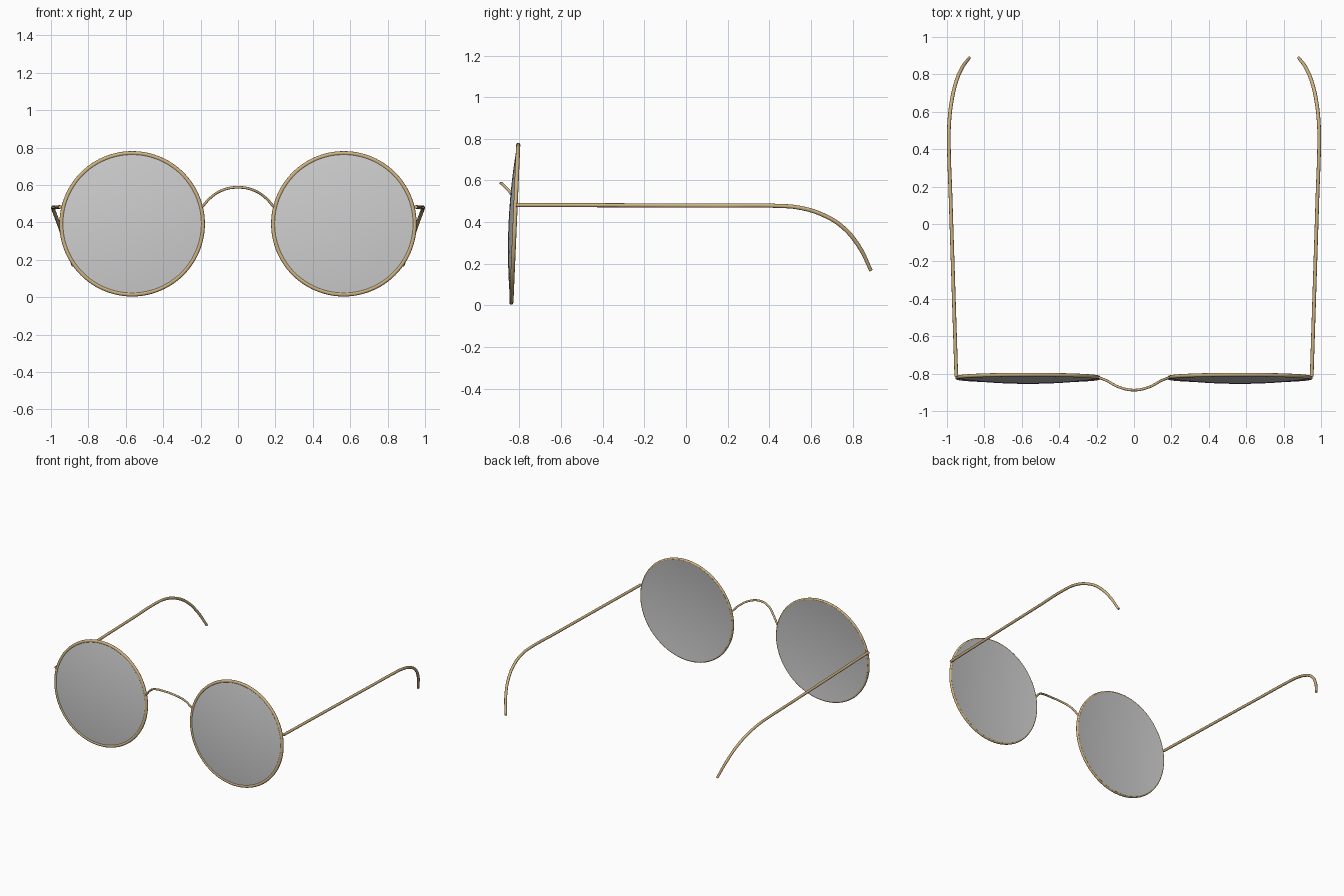
import bpy, bmesh, math
from mathutils import Matrix, Vector

if "Cube" in bpy.data.objects:
    bpy.data.objects.remove(bpy.data.objects["Cube"])

gold = bpy.data.materials.new("gold_metal")
gold.diffuse_color = (0.62, 0.45, 0.22, 1)
gold.use_nodes = True
gold.node_tree.nodes["Principled BSDF"].inputs["Base Color"].default_value = gold.diffuse_color

CX, CY, CZ = 0.566, -0.822, 0.392   # lens centre
TILT = math.radians(-2.5)           # top of the lens leans back


def wire(name, pts, radius, tip=1.0):
    """Smooth round tube through points; the last point's radius is scaled by tip."""
    cu = bpy.data.curves.new(name, 'CURVE')
    cu.dimensions = '3D'
    cu.bevel_depth = radius
    cu.bevel_resolution = 4
    cu.resolution_u = 10
    cu.use_fill_caps = True
    sp = cu.splines.new('BEZIER')
    sp.bezier_points.add(len(pts) - 1)
    for bp, p in zip(sp.bezier_points, pts):
        bp.co = p
        bp.handle_left_type = bp.handle_right_type = 'AUTO'
    sp.bezier_points[-1].radius = tip
    ob = bpy.data.objects.new(name, cu)
    bpy.context.collection.objects.link(ob)
    finish(ob, gold, True)


def finish(ob, mat=None, convert=False):
    bpy.ops.object.select_all(action='DESELECT')
    ob.select_set(True)
    bpy.context.view_layer.objects.active = ob
    if convert:
        bpy.ops.object.convert(target='MESH')
        ob = bpy.context.object
    if mat:
        ob.data.materials.clear()
        ob.data.materials.append(mat)
    bpy.ops.object.shade_smooth_by_angle(angle=math.radians(40))


def revolve(name, profile, closed, place, mat=None, steps=96):
    """Spin an (r, y) profile about the y axis."""
    bm = bmesh.new()
    vs = [bm.verts.new((r, y, 0)) for r, y in profile]
    edges = [bm.edges.new(p) for p in zip(vs, vs[1:])]
    if closed:
        edges.append(bm.edges.new((vs[-1], vs[0])))
    bmesh.ops.spin(bm, geom=vs + edges, cent=(0, 0, 0), axis=(0, 1, 0),
                   angle=math.tau, steps=steps)
    bmesh.ops.remove_doubles(bm, verts=bm.verts, dist=1e-5)
    bmesh.ops.dissolve_degenerate(bm, edges=bm.edges, dist=1e-6)
    bmesh.ops.recalc_face_normals(bm, faces=bm.faces)
    me = bpy.data.meshes.new(name)
    bm.to_mesh(me)
    bm.free()
    ob = bpy.data.objects.new(name, me)
    ob.matrix_world = place
    bpy.context.collection.objects.link(ob)
    finish(ob, mat)


# Profiles: domed lens of even thickness, round rim section
R = 0.381
rs = [R * i / 10 for i in range(11)]
lens = [(r, -0.030 + 0.025 * (r / R) ** 2) for r in rs]
lens += [(r, -0.012 + 0.022 * (r / R) ** 2) for r in reversed(rs)]
rim = [(0.378 + 0.011 * math.cos(a), 0.010 * math.sin(a))
       for a in (math.tau * i / 12 for i in range(12))]

for s, side in ((-1, "right"), (1, "left")):
    place = Matrix.Translation((s * CX, CY, CZ)) @ Matrix.Rotation(TILT, 4, 'X')
    revolve("lens_" + side, lens, False, place)
    revolve("rim_" + side, rim, True, place, gold)
    # Temple arm: straight, then hooking down and inward behind the ear
    arm = [(0.950, -0.815, 0.482), (0.965, -0.35, 0.481), (0.981, 0.15, 0.479),
           (0.990, 0.44, 0.478), (0.988, 0.54, 0.470), (0.976, 0.65, 0.438),
           (0.954, 0.75, 0.378), (0.922, 0.83, 0.284), (0.881, 0.888, 0.168)]
    wire("temple_" + side, [(s * x, y, z) for x, y, z in arm], 0.0098, 0.85)

# Nose bridge: arched up and forward
half = [(0.192, -0.819, 0.482), (0.145, -0.838, 0.533), (0.08, -0.872, 0.573)]
wire("bridge", [(-x, y, z) for x, y, z in half] + [(0, -0.888, 0.587)] + half[::-1], 0.007)
